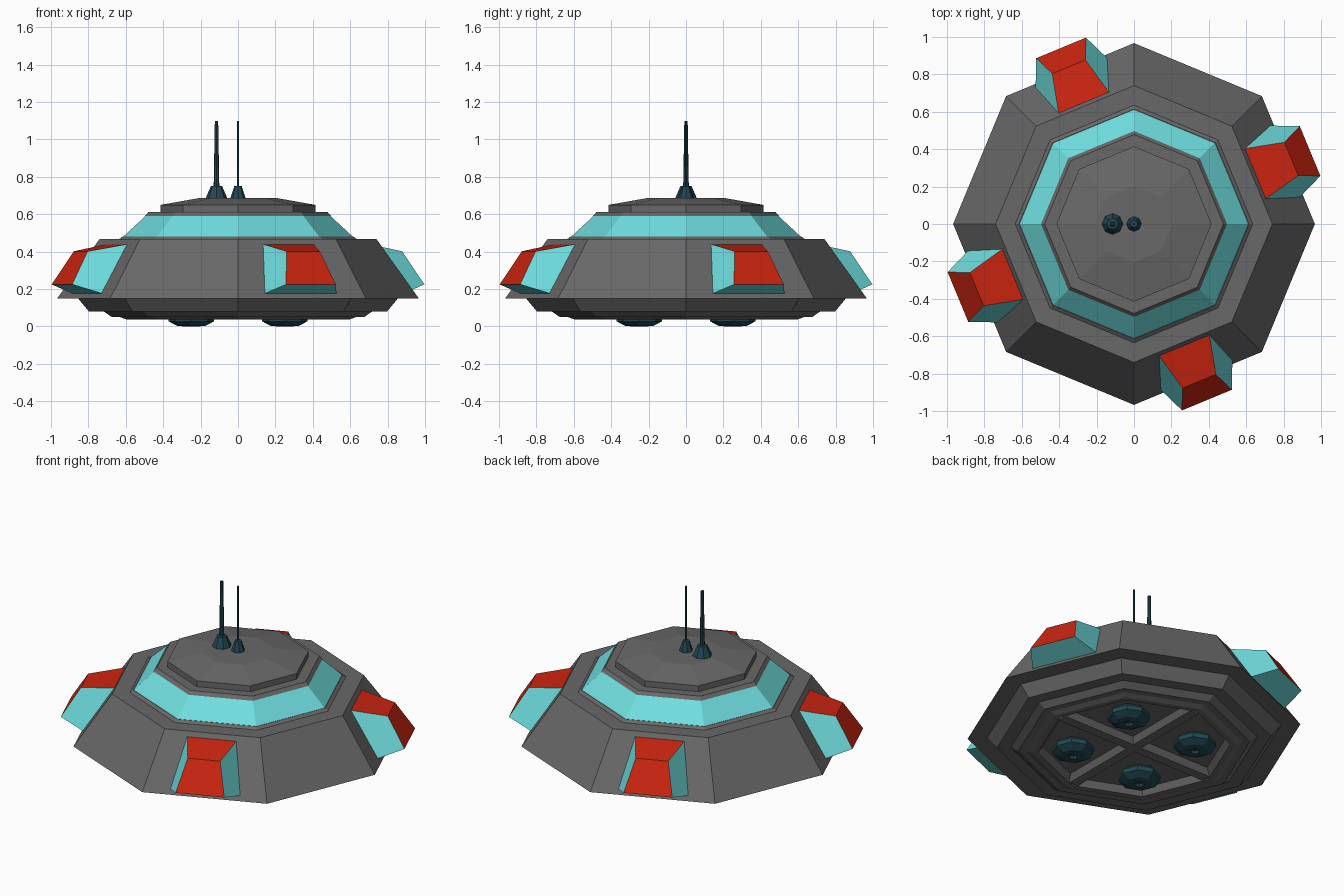
import bpy, bmesh, math
from mathutils import Matrix, Vector

if "Cube" in bpy.data.objects:
    bpy.data.objects.remove(bpy.data.objects["Cube"])


def material(name, rgb):
    m = bpy.data.materials.new(name)
    m.diffuse_color = (*rgb, 1)
    m.use_nodes = True
    m.node_tree.nodes["Principled BSDF"].inputs["Base Color"].default_value = m.diffuse_color
    return m


GREY = material("hull grey", (0.14, 0.14, 0.14))
TEAL = material("pale teal", (0.16, 0.73, 0.74))
RED = material("signal red", (0.60, 0.018, 0.005))
DARK = material("dark blue green", (0.016, 0.065, 0.085))


def finish(name, bm, mats):
    bmesh.ops.recalc_face_normals(bm, faces=bm.faces)
    me = bpy.data.meshes.new(name)
    bm.to_mesh(me)
    bm.free()
    for m in mats:
        me.materials.append(m)
    ob = bpy.data.objects.new(name, me)
    bpy.context.collection.objects.link(ob)
    return ob


def lathe(name, profile, mat, at=(0, 0), sides=8):
    """Closed faceted solid from (radius, z) points, capped at both ends."""
    bm = bmesh.new()
    rings = []
    for r, z in profile:
        rings.append([bm.verts.new((at[0] + r * math.cos(2 * math.pi * i / sides),
                                    at[1] + r * math.sin(2 * math.pi * i / sides), z))
                      for i in range(sides)])
    for a, b in zip(rings, rings[1:]):
        for i in range(sides):
            j = (i + 1) % sides
            bm.faces.new((a[i], a[j], b[j], b[i]))
    bm.faces.new(rings[0])
    bm.faces.new(rings[-1])
    return finish(name, bm, [mat])


# Main hull: recessed belly, stepped underside, sloping flank, flat deck
lathe("hull", [(0.53, 0.075), (0.56, 0.037), (0.595, 0.037), (0.63, 0.05), (0.674, 0.05),
               (0.717, 0.08), (0.797, 0.08), (0.855, 0.15), (0.967, 0.15),
               (0.74, 0.468), (0.635, 0.468), (0.615, 0.482), (0.58, 0.482)], GREY)

# Teal window band, upper collar and roof cap
lathe("window_band", [(0.58, 0.47), (0.612, 0.482), (0.49, 0.595), (0.45, 0.595)], TEAL)
lathe("roof_collar", [(0.44, 0.59), (0.497, 0.592), (0.478, 0.613), (0.40, 0.613)], GREY)
lathe("roof_cap", [(0.415, 0.605), (0.415, 0.65), (0.205, 0.687)], GREY)


# Belly cross: two bars with bevelled sides dividing the recess
def cross_bar(name, angle, drop):
    bm = bmesh.new()
    section = [(-0.055, 0.08), (0.055, 0.08), (0.03, 0.037 + drop), (-0.03, 0.037 + drop)]
    ends = [[bm.verts.new((x, y, z)) for y, z in section] for x in (-0.545, 0.545)]
    for i in range(4):
        j = (i + 1) % 4
        bm.faces.new((ends[0][i], ends[0][j], ends[1][j], ends[1][i]))
    for e in ends:
        bm.faces.new(e)
    bm.transform(Matrix.Rotation(angle, 4, 'Z'))
    finish(name, bm, [GREY])


cross_bar("belly_bar_x", 0, 0)
cross_bar("belly_bar_y", math.pi / 2, 0.0005)

# Four landing thruster bowls with a small central socket
for sx in (-1, 1):
    for sy in (-1, 1):
        lathe("belly_thruster", [(0.10, 0.08), (0.122, 0.055), (0.122, 0.028), (0.075, 0.003),
                                 (0.03, 0.0), (0.022, 0.015)], DARK, (0.25 * sx, 0.25 * sy))


# Side pods: red top and front, teal cheeks and underside
def pod(name, angle):
    bm = bmesh.new()
    rows = [(0.70, 0.146, 0.44), (0.91, 0.096, 0.402), (1.019, 0.144, 0.225), (0.868, 0.21, 0.175)]
    left, right = [[bm.verts.new((u, s * v, z)) for u, v, z in rows] for s in (-1, 1)]
    for i in range(4):
        j = (i + 1) % 4
        f = bm.faces.new((left[i], left[j], right[j], right[i]))
        f.material_index = 0 if i < 2 else 1
    for side in (left, right):
        bm.faces.new(side).material_index = 1
    bm.transform(Matrix.Rotation(angle, 4, 'Z'))
    finish(name, bm, [RED, TEAL])


for k in range(4):
    pod("side_pod", math.radians(22.5 + 90 * k))

# Roof antennas: flared foot and tapering mast
lathe("thick_antenna", [(0.058, 0.68), (0.054, 0.695), (0.03, 0.75), (0.015, 0.752),
                        (0.009, 1.098)], DARK, (-0.115, 0))
lathe("thin_antenna", [(0.041, 0.68), (0.038, 0.695), (0.02, 0.75), (0.006, 0.752),
                       (0.005, 1.098)], DARK, (0, 0))
